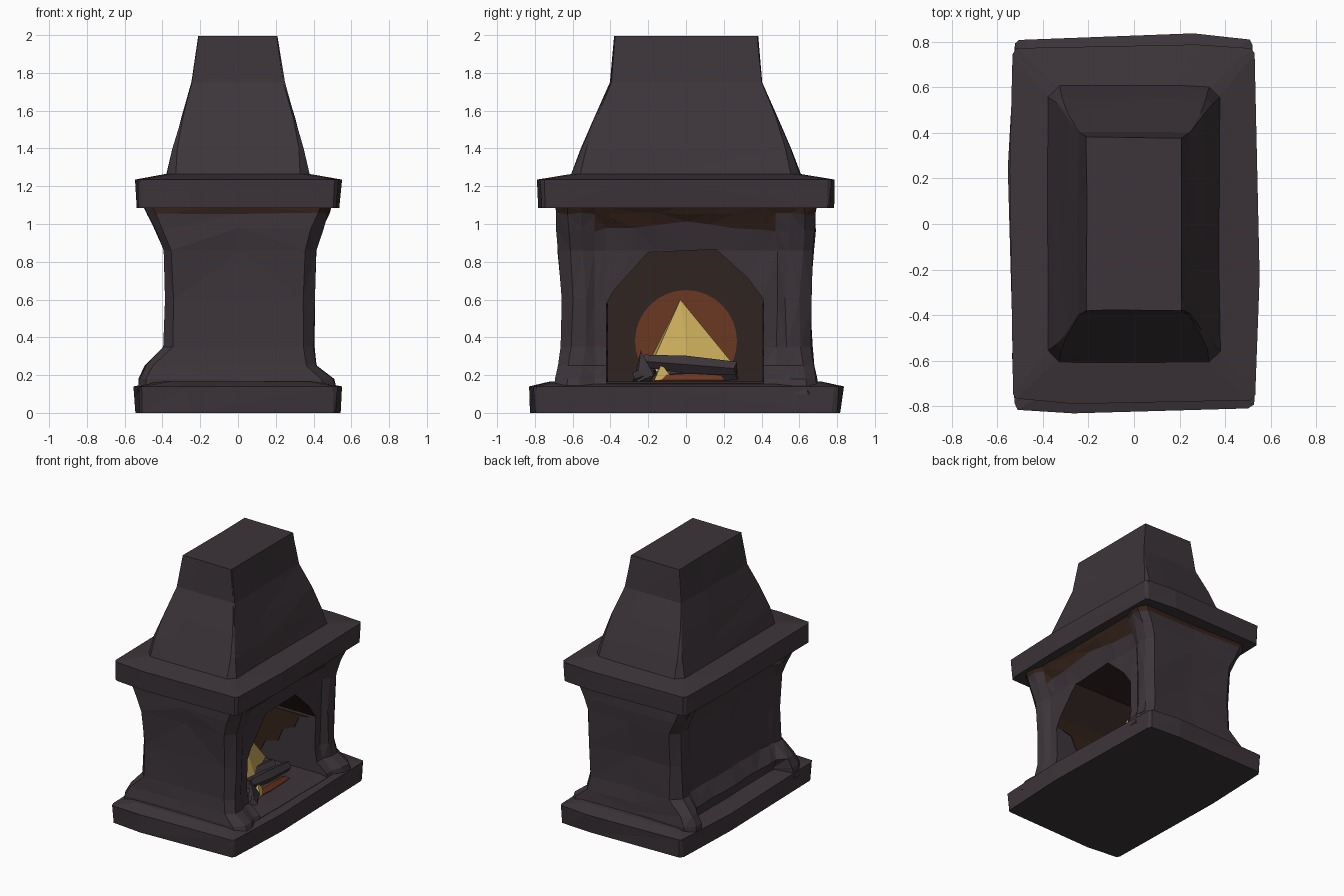
import bpy, bmesh, random
from math import sin, cos, pi

random.seed(7)
if "Cube" in bpy.data.objects:
    bpy.data.objects.remove(bpy.data.objects["Cube"])


def material(name, r, g, b):
    m = bpy.data.materials.new(name)
    m.use_nodes = True
    m.diffuse_color = (r, g, b, 1)
    node = m.node_tree.nodes["Principled BSDF"]
    node.inputs["Base Color"].default_value = (r, g, b, 1)
    node.inputs["Roughness"].default_value = 0.9
    return m


STONE = material("dark stone", 0.046, 0.035, 0.042)
SOOT = material("brown soot", 0.036, 0.016, 0.011)
INNER = material("hearth shadow", 0.030, 0.018, 0.016)
GLOW = material("ember glow", 0.145, 0.038, 0.016)
FLAME = material("yellow flame", 0.60, 0.42, 0.105)


def finish(name, bm, *mats):
    bmesh.ops.recalc_face_normals(bm, faces=bm.faces)
    mesh = bpy.data.meshes.new(name)
    bm.to_mesh(mesh)
    bm.free()
    for m in mats:
        mesh.materials.append(m)
    ob = bpy.data.objects.new(name, mesh)
    bpy.context.collection.objects.link(ob)
    return ob


def loft(rings):
    """Skin a stack of equal-length point rings and cap both ends."""
    bm = bmesh.new()
    rows = [[bm.verts.new(p) for p in ring] for ring in rings]
    n = len(rows[0])
    for a, b in zip(rows, rows[1:]):
        for i in range(n):
            j = (i + 1) % n
            bm.faces.new((a[i], a[j], b[j], b[i]))
    bm.faces.new(rows[0][::-1])
    bm.faces.new(rows[-1])
    return bm


def wobble(v, amount):
    return v + random.uniform(-amount, amount)


def slab_ring(z, hx, hy, cut=0.03, bow=0.0, jit=0.0):
    """Rectangle with cut corners and slightly bowed sides."""
    half = [(-hx + cut, -hy), (-0.5 * hx, -hy - bow), (hx - cut, -hy),
            (hx, -hy + cut), (hx + bow, -0.3 * hy), (hx, hy - cut)]
    pts = half + [(-x, -y) for x, y in half]
    return [(wobble(x, jit), wobble(y, jit), z) for x, y in pts]


# Hearth slab, mantel and chimney hood
def slab(name, levels, jit):
    bm = loft([slab_ring(*lv, jit=jit) for lv in levels])
    bmesh.ops.triangulate(bm, faces=[f for f in bm.faces if len(f.verts) == 4])
    return finish(name, bm, STONE)


slab("hearth_slab", [(0, 0.525, 0.795, 0.02, 0.025), (0.14, 0.525, 0.81, 0.02, 0.025),
                     (0.165, 0.42, 0.72, 0.05, 0)], 0.007)
slab("mantel", [(1.085, 0.525, 0.765, 0.02, 0.015), (1.235, 0.535, 0.77, 0.02, 0.015),
                (1.265, 0.38, 0.60, 0.04, 0)], 0.006)
slab("chimney_hood", [(1.25, 0.38, 0.61, 0.05, 0), (1.40, 0.345, 0.555, 0.025, 0),
                      (1.56, 0.30, 0.485, 0.01, 0), (1.75, 0.245, 0.40, 0.004, 0),
                      (1.995, 0.208, 0.38, 0.002, 0)], 0.004)


# Waisted body: corner pilasters, shallow hearth front, flat back panel
def body_ring(z, shift, hx, hy, wave=0.0, lift=0.0):
    def side(panel):
        step = [-0.48, -0.42, -0.28, -0.15, 0.0, 0.12, 0.26, 0.4, 0.48]
        return ([(-hx + 0.04, -hy), (0, -hy + 0.01), (hx - 0.06, -hy), (hx, -hy + 0.06),
                 (hx, -hy + 0.13)]
                + [(panel, y) for y in step]
                + [(hx, hy - 0.13), (hx, hy - 0.06)])
    pts = side(hx - 0.03) + [(-x, -y) for x, y in side(min(hx - 0.02, 0.40))]
    return [(wobble(x, 0.006) + shift, wobble(y, 0.006),
             wobble(z, wave) + lift * max(0, 1 - abs(y) / 0.4)) for x, y in pts]


levels = [(0.10, 0, 0.53, 0.70), (0.18, -0.01, 0.515, 0.69), (0.25, -0.035, 0.455, 0.68),
          (0.35, 0.005, 0.395, 0.665), (0.60, 0.01, 0.395, 0.66), (0.86, 0.01, 0.40, 0.675),
          (0.965, 0.005, 0.44, 0.685, 0.015, 0.06), (1.055, 0, 0.48, 0.69, 0.008),
          (1.10, 0, 0.50, 0.69)]
bm = loft([body_ring(*lv) for lv in levels])
for f in bm.faces:
    c = f.calc_center_median()
    on_lintel = c.x > 0.3 and abs(c.y) < 0.5 and c.z > 0.98
    if (c.z > 1.06 and c.x > -0.36) or on_lintel:
        f.material_index = 1
bmesh.ops.triangulate(bm, faces=[f for f in bm.faces if len(f.verts) == 4])
body = finish("fireplace_body", bm, STONE, SOOT, INNER)

# Arched firebox, cut from the open side
arch = [(-0.42, 0.155), (0.41, 0.155), (0.41, 0.60), (0.33, 0.71), (0.16, 0.865),
        (-0.20, 0.85), (-0.38, 0.65), (-0.42, 0.58)]
BACK = -0.20
bm = loft([[(x, y, z) for y, z in arch] for x in (BACK, 0.8)])
for f in bm.faces:
    c = f.calc_center_median()
    is_back = c.x < BACK + 0.01
    f.material_index = 2 if is_back or c.z > 0.7 else 1 if c.z > 0.6 else 0
cutter = finish("firebox_cutter", bm, STONE, SOOT, INNER)
cutter.hide_render = True
mod = body.modifiers.new("firebox", 'BOOLEAN')
mod.operation = 'DIFFERENCE'
mod.solver = 'EXACT'
mod.object = cutter
bpy.context.view_layer.objects.active = body
body.select_set(True)
bpy.ops.object.modifier_apply(modifier=mod.name)
bpy.data.objects.remove(cutter)

# Ragged soot on both firebox walls
stain = [(BACK, 0.16), (-0.11, 0.18), (-0.05, 0.30), (0.06, 0.33), (0.10, 0.43),
         (0.20, 0.47), (0.24, 0.56), (0.32, 0.60), (BACK, 0.60)]
for name, wall, face in (("left_wall_soot", 0.412, 0.404), ("right_wall_soot", -0.422, -0.414)):
    finish(name, loft([[(x, y, min(z, 0.58)) for x, z in stain] for y in (wall, face)]), SOOT)


# Glow painted on the back wall
def disc(x):
    turns = [2 * pi * i / 32 for i in range(32)]
    return [(x, 0.27 * cos(t), max(0.16, 0.38 + 0.27 * sin(t))) for t in turns]


finish("back_wall_glow", loft([disc(BACK + 0.001), disc(BACK + 0.007)]), GLOW)


# Faceted flames
def cone(name, base, tip, mat):
    bm = bmesh.new()
    low = [bm.verts.new(p) for p in base]
    top = bm.verts.new(tip)
    for i, v in enumerate(low):
        bm.faces.new((v, low[(i + 1) % len(low)], top))
    bm.faces.new(low[::-1])
    return finish(name, bm, mat)


cone("flame", [(-0.08, -0.22, 0.22), (0.08, -0.20, 0.22), (0.13, 0.02, 0.22),
               (0.07, 0.24, 0.27), (-0.08, 0.22, 0.25)], (0.04, -0.03, 0.60), FLAME)
cone("small_flame", [(0.25, -0.17, 0.17), (0.31, -0.17, 0.17), (0.28, -0.07, 0.18)],
     (0.26, -0.13, 0.26), FLAME)


# Split logs and embers
def log(name, a, b, r, mat, sides=5):
    rings = []
    for k, s in ((0, 0.7), (0.5, 1.0), (1, 0.75)):
        x, y, z = (p + (q - p) * k for p, q in zip(a, b))
        rings.append([(x + r * s * cos(2 * pi * i / sides), y + wobble(0, 0.02),
                       z + r * s * sin(2 * pi * i / sides)) for i in range(sides)])
    return finish(name, loft(rings), mat)


log("front_log", (0.24, -0.23, 0.275), (0.24, 0.26, 0.235), 0.05, STONE)
log("rear_log", (0.04, -0.24, 0.20), (0.12, 0.26, 0.22), 0.06, STONE)
log("lower_log", (0.33, -0.28, 0.18), (0.20, -0.17, 0.22), 0.045, STONE)
log("ember_log", (0.27, -0.17, 0.175), (0.27, 0.19, 0.175), 0.036, GLOW)
cone("log_splinter", [(0.28, -0.28, 0.16), (0.34, -0.26, 0.16), (0.31, -0.17, 0.20)],
     (0.27, -0.24, 0.33), STONE)
